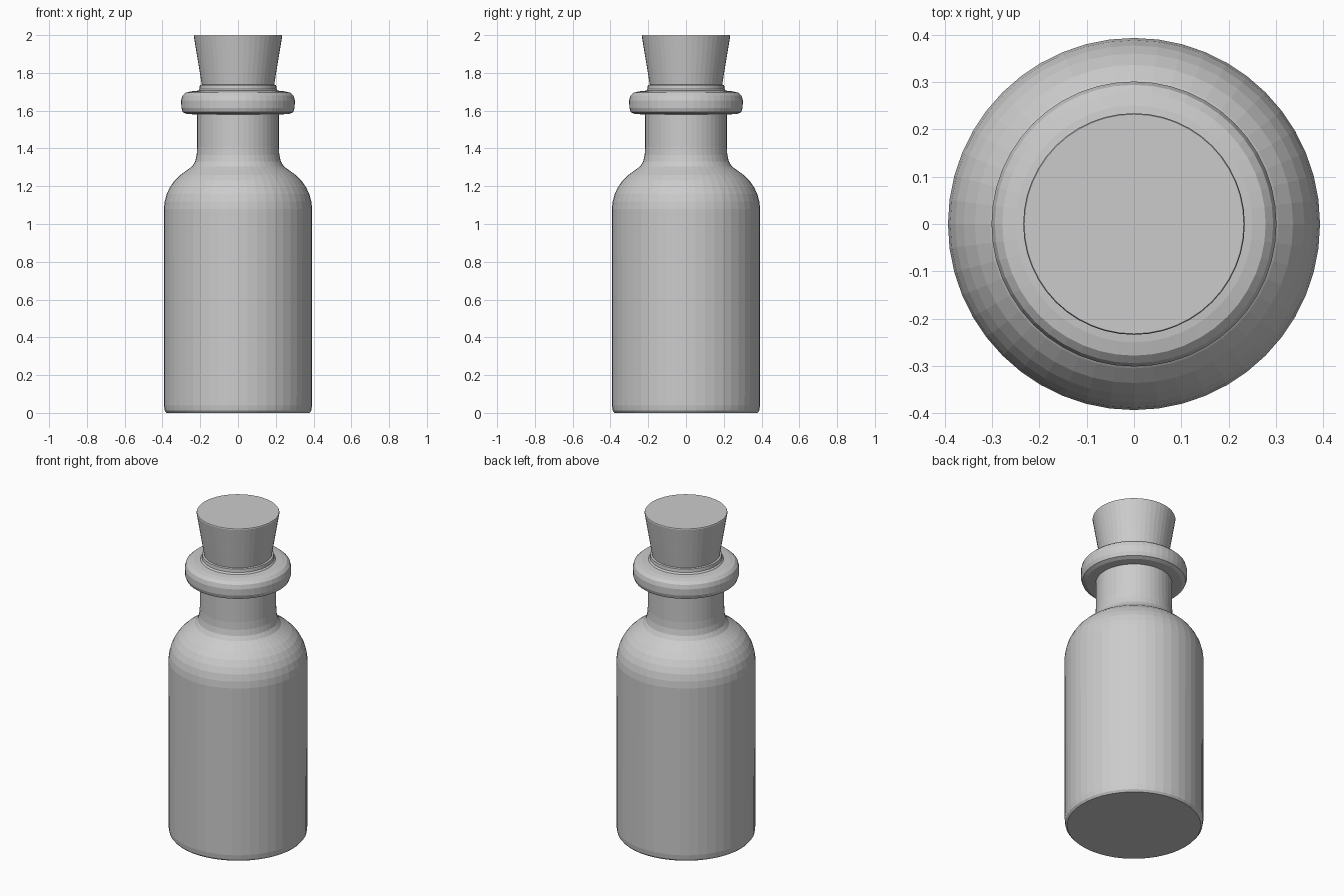
import bpy, bmesh, math

if "Cube" in bpy.data.objects:
    bpy.data.objects.remove(bpy.data.objects["Cube"])

SEGMENTS = 48

grey = bpy.data.materials.new("plain grey")
grey.diffuse_color = (0.6, 0.6, 0.6, 1)
grey.use_nodes = True
grey.node_tree.nodes["Principled BSDF"].inputs["Base Color"].default_value = grey.diffuse_color


def lathe(name, profile):
    """Revolve (radius, height) points around z and cap both ends."""
    bm = bmesh.new()
    rings = []
    for r, z in profile:
        rings.append([bm.verts.new((r * math.cos(a), r * math.sin(a), z))
                      for a in (2 * math.pi * i / SEGMENTS for i in range(SEGMENTS))])
    for low, high in zip(rings, rings[1:]):
        for i in range(SEGMENTS):
            j = (i + 1) % SEGMENTS
            bm.faces.new((low[i], low[j], high[j], high[i]))
    bm.faces.new(rings[0][::-1])
    bm.faces.new(rings[-1])
    mesh = bpy.data.meshes.new(name)
    bm.to_mesh(mesh)
    bm.free()
    mesh.materials.append(grey)
    obj = bpy.data.objects.new(name, mesh)
    bpy.context.collection.objects.link(obj)
    return obj


# Bottle: base, straight wall, rounded shoulder, neck and rolled lip
lathe("bottle", [
    (0.378, 0.0), (0.388, 0.012), (0.392, 0.04), (0.393, 1.08),
    (0.388, 1.12), (0.377, 1.16), (0.360, 1.195), (0.336, 1.23),
    (0.305, 1.26), (0.270, 1.285), (0.243, 1.305), (0.227, 1.33),
    (0.219, 1.365), (0.216, 1.41), (0.216, 1.58),
    (0.270, 1.582), (0.292, 1.592), (0.300, 1.615), (0.301, 1.655),
    (0.294, 1.680), (0.278, 1.695), (0.250, 1.702), (0.212, 1.706),
    (0.204, 1.715), (0.202, 1.735), (0.190, 1.738),
])

# Tapered stopper pushed into the mouth
lathe("stopper", [(0.184, 1.69), (0.192, 1.74), (0.234, 1.995), (0.232, 2.0)])
